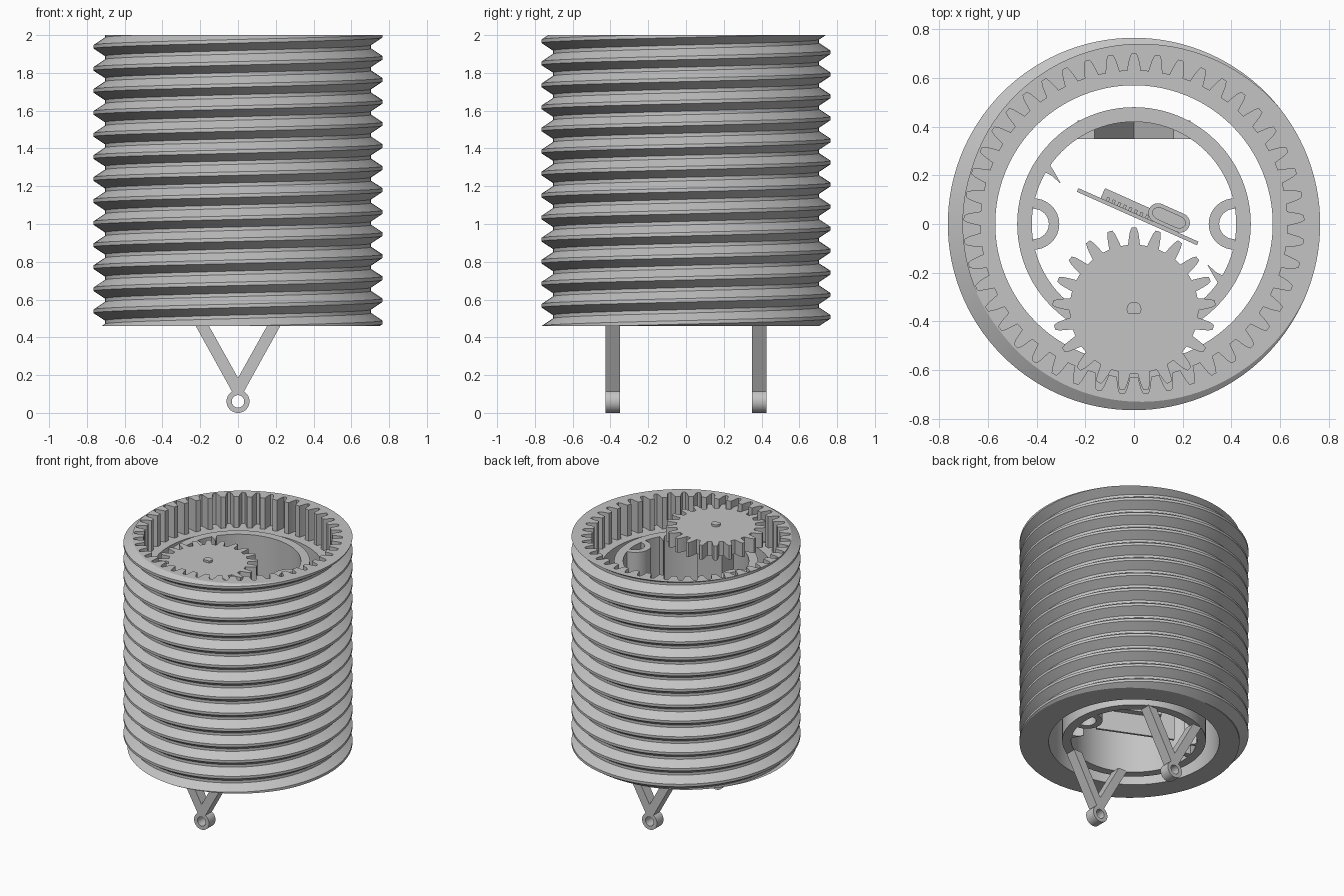
import bpy, bmesh
from math import sin, cos, pi, tau, radians
from mathutils import Matrix, Vector

if "Cube" in bpy.data.objects:
    bpy.data.objects.remove(bpy.data.objects["Cube"])

grey = bpy.data.materials.new("light_grey")
grey.use_nodes = True
COLOUR = (0.55, 0.55, 0.55, 1)
grey.diffuse_color = COLOUR
grey.node_tree.nodes["Principled BSDF"].inputs["Base Color"].default_value = COLOUR


def finish(name, bm):
    bmesh.ops.recalc_face_normals(bm, faces=bm.faces)
    mesh = bpy.data.meshes.new(name)
    bm.to_mesh(mesh)
    bm.free()
    mesh.materials.append(grey)
    ob = bpy.data.objects.new(name, mesh)
    bpy.context.collection.objects.link(ob)
    return ob


def prism(name, outline, low, high, matrix=Matrix()):
    """Extrude a closed 2D outline from low to high, then place it."""
    bm = bmesh.new()
    base = bm.faces.new([bm.verts.new((x, y, low)) for x, y in outline])
    top = bmesh.ops.extrude_face_region(bm, geom=[base])["geom"]
    bmesh.ops.translate(bm, verts=[v for v in top if isinstance(v, bmesh.types.BMVert)],
                        vec=(0, 0, high - low))
    bm.transform(matrix)
    return finish(name, bm)


def arc(r, start=0, end=tau, n=64, cx=0, cy=0, closed=True):
    steps = n if closed else n + 1
    return [(cx + r * cos(start + (end - start) * i / n),
             cy + r * sin(start + (end - start) * i / n)) for i in range(steps)]


def gear_outline(teeth, root, tip, cy=0):
    """Rounded teeth, one of them pointing along +y."""
    profile = [(-.31, 0), (-.25, .35), (-.18, .75), (-.1, 1), (.1, 1), (.18, .75), (.25, .35), (.31, 0)]
    pts = []
    for t in range(teeth):
        for f, h in profile:
            a, r = pi / 2 + (t + f) * tau / teeth, root + (tip - root) * h
            pts.append((r * cos(a), cy + r * sin(a)))
    return pts


def subtract(ob, cutter):
    mod = ob.modifiers.new("cut", "BOOLEAN")
    mod.operation, mod.solver, mod.object = "DIFFERENCE", "EXACT", cutter
    bpy.context.view_layer.objects.active = ob
    bpy.ops.object.modifier_apply(modifier=mod.name)
    bpy.data.objects.remove(cutter)


def smooth(ob, angle=28):
    bpy.ops.object.select_all(action="DESELECT")
    ob.select_set(True)
    bpy.context.view_layer.objects.active = ob
    bpy.ops.object.shade_smooth_by_angle(angle=radians(angle))


def box(name, centre, size, turn=0):
    x, y = size[0] / 2, size[1] / 2
    m = Matrix.Translation(centre) @ Matrix.Rotation(turn, 4, "Z")
    return prism(name, [(-x, -y), (x, -y), (x, y), (-x, y)], -size[2] / 2, size[2] / 2, m)


# Threaded housing: helical grid clamped flat at both ends
BOTTOM, TOP, PITCH, N = 0.46, 2.0, 0.1167, 120
ROOT, CREST = 0.705, 0.765


def thread_radius(theta, z):
    d = ((z - 1.88) / PITCH - theta / tau + 0.5) % 1 - 0.5
    return ROOT + (CREST - ROOT) * min(1, max(0, (0.42 - abs(d)) / 0.34))


bm = bmesh.new()
cols = []
for i in range(N):
    theta = tau * i / N
    col = []
    for turn in range(-15, 4):
        for f in (-.42, -.08, .08, .42):
            z = 1.88 + PITCH * (turn + f + theta / tau)
            z = min(TOP, max(BOTTOM, z))
            r = thread_radius(theta, z)
            col.append(bm.verts.new((r * cos(theta), r * sin(theta), z)))
    cols.append(col)
for i in range(N):
    shift = 4 if i == N - 1 else 0
    a, b = cols[i], cols[(i + 1) % N]
    for j in range(len(a) - 1 - shift):
        bm.faces.new((a[j], b[j + shift], b[j + 1 + shift], a[j + 1]))
bmesh.ops.remove_doubles(bm, verts=bm.verts, dist=1e-5)
bmesh.ops.dissolve_degenerate(bm, edges=bm.edges, dist=1e-5)
bmesh.ops.holes_fill(bm, edges=[e for e in bm.edges if e.is_boundary])
bmesh.ops.triangulate(bm, faces=[f for f in bm.faces if len(f.verts) == 4])
housing = finish("threaded_housing", bm)

# Bore and internal ring gear
subtract(housing, prism("bore_cutter", arc(0.57, n=96), 0.3, 2.2))
subtract(housing, prism("ring_gear_cutter", gear_outline(45, 0.63, 0.698), 1.77, 2.2))
smooth(housing)

# Inner tube
TUBE_LOW, TUBE_HIGH = 0.47, 1.82
tube = prism("inner_tube", arc(0.48, n=96), TUBE_LOW, TUBE_HIGH)
subtract(tube, prism("tube_cutter", arc(0.42, n=96), 0.3, 2))
smooth(tube)

# Half-round wire channels and board rails on both sides of the tube
for side, name in ((1, "left"), (-1, "right")):
    turn = Matrix.Rotation(0 if side == 1 else pi, 4, "Z")
    outline = (arc(0.105, pi / 2, 3 * pi / 2, 20, 0.412, closed=False)
               + arc(0.062, 3 * pi / 2, pi / 2, 20, 0.412, closed=False))
    smooth(prism(name + "_wire_channel", outline, TUBE_LOW, TUBE_HIGH, turn))
    for k, (x, y) in enumerate(((0.31, -0.19), (0.34, -0.12))):
        rail = [(x - .01, y + .025), (x + .03, y - .01), (x + .07, y - .03),
                (x + .04, y - .06), (x + .015, y - .02)]
        if k == 0:
            prism(f"{name}_board_rail", rail, TUBE_LOW, TUBE_HIGH, turn)

# Pinion with shaft and motor
AXIS = -0.35
pinion = prism("pinion_gear", gear_outline(21, 0.265, 0.335, AXIS), 1.845, 1.95)
smooth(pinion)
shaft = prism("motor_shaft", arc(0.03, radians(-40), radians(220), 28, 0, AXIS, closed=False), 1.7, 1.965)
smooth(shaft)
box("motor_body", (0, AXIS + .005, 1.55), (0.2, 0.14, 0.5))

# Circuit board with chip, pins and rounded port
TILT = radians(-24)
board_place = Matrix.Translation((0.015, 0.03, 0)) @ Matrix.Rotation(TILT, 4, "Z")


def on_board(name, x, y, z, size):
    return box(name, board_place @ Vector((x, y, z)), size, TILT)


on_board("circuit_board", 0, 0, 0.95, (0.54, 0.016, 0.9))
on_board("shield_plate", -0.01, 0.03, 0.95, (0.32, 0.045, 0.6))
for i in range(8):
    on_board(f"pin_{i + 1}", -0.14 + i * 0.025, 0.014, 1.3, (0.012, 0.02, 0.1))
port_outline = (arc(0.04, -pi / 2, pi / 2, 10, 0.05, closed=False)
                + arc(0.04, pi / 2, 3 * pi / 2, 10, -0.05, closed=False))
port = prism("port", port_outline, 1.2, 1.42, board_place @ Matrix.Translation((0.12, 0.048, 0)))
slot = prism("port_cutter", [(x * .8, y * .6) for x, y in port_outline], 1.3, 1.5,
             board_place @ Matrix.Translation((0.12, 0.048, 0)))
subtract(port, slot)
smooth(port)

# V-shaped hanger brackets with eyelets, front and back
upright = Matrix.Rotation(pi / 2, 4, "X")
for y, name in ((-0.387, "front"), (0.387, "back")):
    place = Matrix.Translation((0, y, 0)) @ upright
    for side, label in ((1, "left"), (-1, "right")):
        arm = [(0, .11), (.03, .11), (.232, .475), (.162, .475), (0, .185)]
        prism(f"{name}_{label}_arm", [(side * x, z) for x, z in arm], -.038, .038, place)
    eye = prism(name + "_eyelet", arc(0.061, n=40, cy=0.061), -.038, .038, place)
    subtract(eye, prism("eye_cutter", arc(0.033, n=32, cy=0.061), -.1, .1, place))
    smooth(eye)
